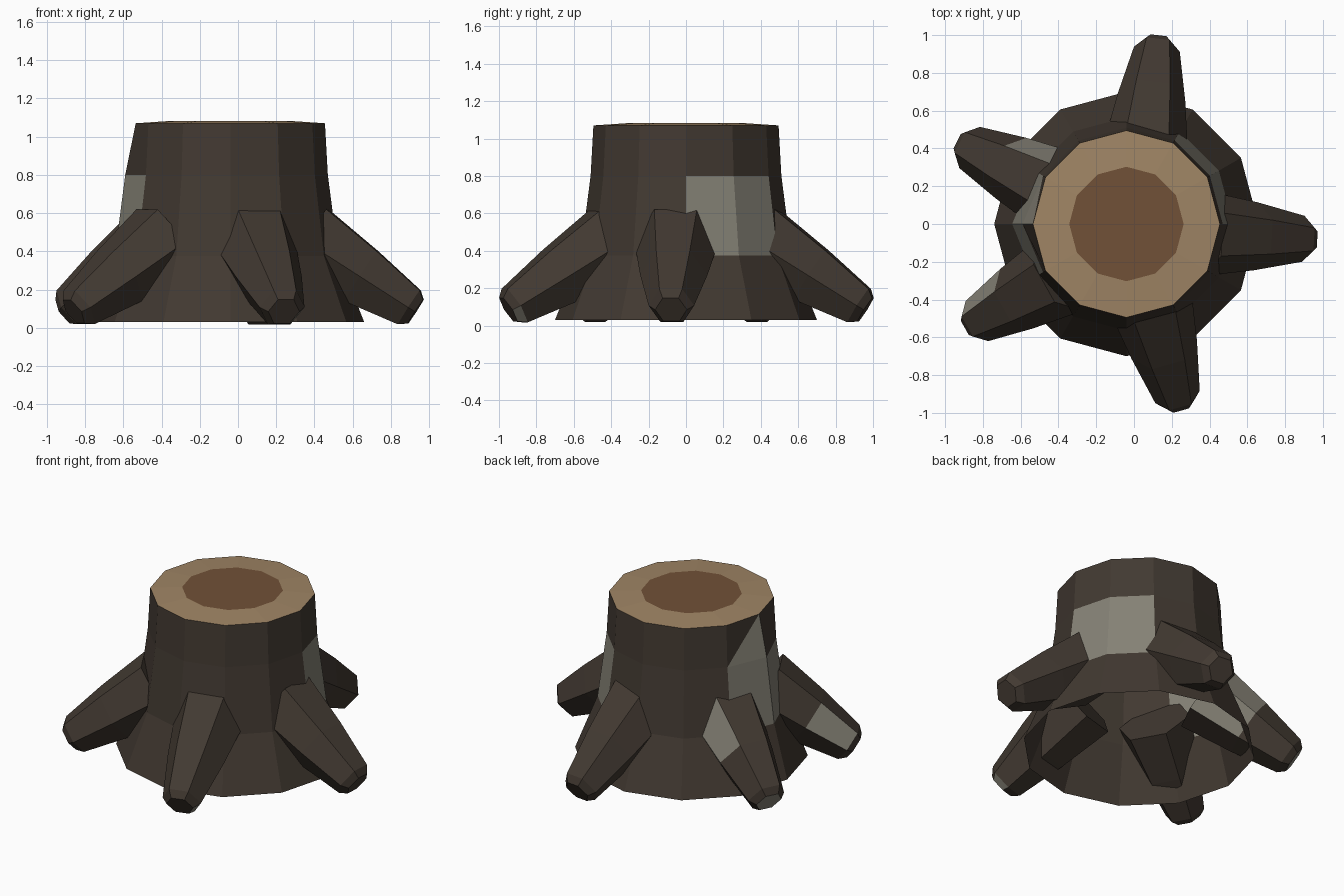
import bpy, bmesh, math
from mathutils import Vector

if "Cube" in bpy.data.objects:
    bpy.data.objects.remove(bpy.data.objects["Cube"])


def material(name, color):
    m = bpy.data.materials.new(name)
    m.diffuse_color = (*color, 1)
    m.use_nodes = True
    m.node_tree.nodes["Principled BSDF"].inputs["Base Color"].default_value = m.diffuse_color
    return m


bark = material("dark bark", (0.054, 0.041, 0.031))
stone = material("grey patch", (0.235, 0.222, 0.18))
sapwood = material("light wood", (0.35, 0.235, 0.13))
heartwood = material("brown heartwood", (0.165, 0.083, 0.038))

CX, SIDES = -0.04, 12


def make_object(name, bm, mats):
    mesh = bpy.data.meshes.new(name)
    bm.to_mesh(mesh)
    bm.free()
    for m in mats:
        mesh.materials.append(m)
    obj = bpy.data.objects.new(name, mesh)
    bpy.context.collection.objects.link(obj)
    return obj


def trunk_ring(bm, r, z, bulge=0.0):
    """Twelve-sided ring; bulge pushes out the leftmost corner."""
    ring = []
    for i in range(SIDES):
        a = math.tau * i / SIDES
        rr = r + (bulge if i == 6 else 0)
        ring.append(bm.verts.new((CX + rr * math.cos(a), rr * math.sin(a), z)))
    return ring


def bridge(bm, a, b):
    n = len(a)
    return [bm.faces.new((a[i], a[(i + 1) % n], b[(i + 1) % n], b[i])) for i in range(n)]


# Trunk: flared shell, open underneath, with worn patches on some faces
bm = bmesh.new()
rings = [trunk_ring(bm, *p) for p in
         ((0.70, 0.03), (0.565, 0.375, 0.04), (0.51, 0.80, 0.04), (0.495, 1.07))]
bridge(bm, rings[0], rings[1])
for i, f in enumerate(bridge(bm, rings[1], rings[2])):
    f.material_index = 1 if i in (0, 1, 5, 6) else 0
upper = bridge(bm, rings[2], rings[3])
# patch tapers up to the rim on one upper face
bm.faces.remove(upper[5])
tri = bm.faces.new((rings[2][5], rings[2][6], rings[3][6]))
tri.material_index = 1
bm.faces.new((rings[2][5], rings[3][6], rings[3][5]))
make_object("trunk", bm, [bark, stone])

# Cut top: pale ring rising slightly to a brown core
bm = bmesh.new()
outer = trunk_ring(bm, 0.495, 1.07)
inner = trunk_ring(bm, 0.303, 1.083)
bridge(bm, outer, inner)
core = bm.faces.new(inner)
core.material_index = 1
make_object("cut_top", bm, [sapwood, heartwood])


def root(name, start, tip, patches):
    """Six-sided tapering root; patches are (segment, side) pairs, segment 3 is the end."""
    start, tip = Vector((*start, 0.455)), Vector((*tip, 0.085))
    axis = (tip - start).normalized()
    side = Vector((0, 0, 1)).cross(axis).normalized()
    up = axis.cross(side)
    bm = bmesh.new()
    loops = []
    for t, r in ((0, 0.228), (0.5, 0.18), (0.94, 0.122), (1.0, 0.085)):
        c = start.lerp(tip, t)
        loops.append([bm.verts.new(c + r * (math.cos(a) * side + math.sin(a) * up))
                      for a in (math.tau * k / 6 for k in range(6))])
    for s in range(3):
        for k, f in enumerate(bridge(bm, loops[s], loops[s + 1])):
            f.material_index = 1 if (s, k) in patches else 0
    bm.faces.new(loops[0])
    end = bm.faces.new(loops[-1])
    end.material_index = 1 if (3, 0) in patches else 0
    bmesh.ops.recalc_face_normals(bm, faces=bm.faces)
    make_object(name, bm, [bark, stone])


# Five roots spread around the trunk
root("root_right", (0.36, -0.05), (0.93, -0.08), ())
root("root_back", (0.06, 0.38), (0.125, 0.96), ())
root("root_back_left", (-0.40, 0.17), (-0.90, 0.42), ((0, 2), (0, 3), (3, 0)))
root("root_front_left", (-0.38, -0.26), (-0.86, -0.53), ((1, 2),))
root("root_front", (0.08, -0.38), (0.24, -0.95), ((2, 5),))
